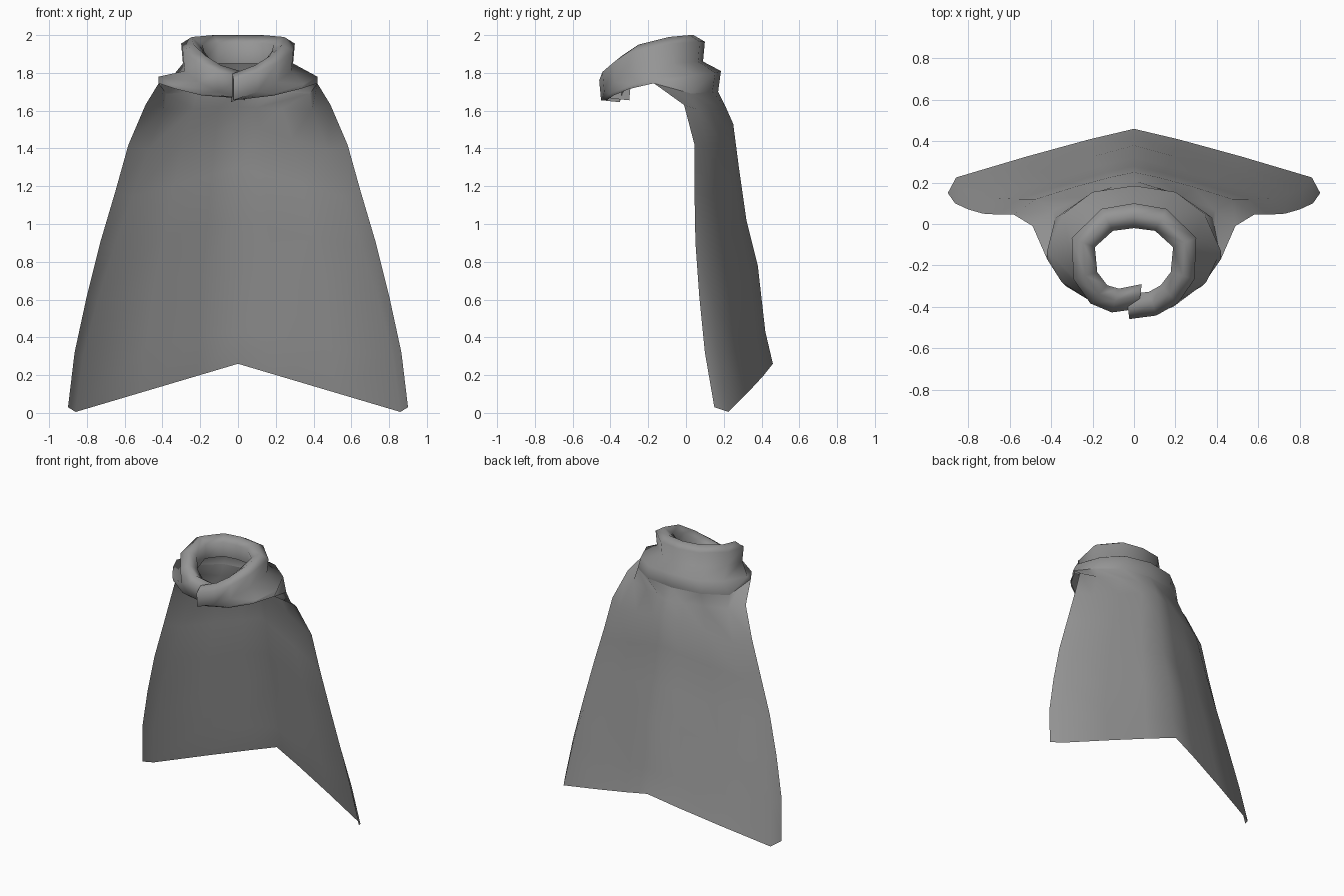
import bpy
import bmesh
from mathutils import Vector

default = bpy.data.objects.get("Cube")
if default:
    bpy.data.objects.remove(default, do_unlink=True)

# One plain cloth colour
cloth = bpy.data.materials.new("grey_cloth")
cloth.use_nodes = True
GREY = (0.3, 0.3, 0.3, 1)
cloth.diffuse_color = GREY
cloth.node_tree.nodes["Principled BSDF"].inputs["Base Color"].default_value = GREY


def loft(name, rows, capped=0, angle=1.2):
    """Skin a grid of points; optionally close both ends of the first rows."""
    bm = bmesh.new()
    grid = [[bm.verts.new(p) for p in row] for row in rows]
    for low, high in zip(grid, grid[1:]):
        for i in range(len(low) - 1):
            bm.faces.new((low[i], low[i + 1], high[i + 1], high[i]))
    if capped:
        for end in (0, -1):
            bm.faces.new([row[end] for row in grid[:capped]])
    bmesh.ops.recalc_face_normals(bm, faces=bm.faces)
    mesh = bpy.data.meshes.new(name)
    bm.to_mesh(mesh)
    bm.free()
    obj = bpy.data.objects.new(name, mesh)
    bpy.context.collection.objects.link(obj)
    mesh.materials.append(cloth)
    bpy.ops.object.select_all(action='DESELECT')
    obj.select_set(True)
    bpy.context.view_layer.objects.active = obj
    bpy.ops.object.shade_smooth_by_angle(angle=angle)
    return obj


def both_sides(half):
    """Mirror a half ring that starts at the centre of the back."""
    other = [Vector((-p.x, p.y, p.z)) for p in half[1:]]
    return other[::-1] + half


def vectors(*points):
    return [Vector(p) for p in points]


# Half rings of the cowl, from the centre back round to the front
neck = vectors((0, .04, 1.92), (.13, .02, 1.92), (.245, -.09, 1.91), (.235, -.25, 1.87),
               (.17, -.34, 1.81), (.09, -.385, 1.76), (-.03, -.4, 1.715))
shoulder = vectors((0, .185, 1.81), (.2, .155, 1.8), (.34, .05, 1.79), (.42, -.13, 1.78),
                   (.35, -.28, 1.74), (.19, -.4, 1.69), (-.02, -.44, 1.66))
hem = vectors((0, .17, 1.7), (.22, .14, 1.7), (.38, .03, 1.69), (.42, -.17, 1.745),
              (.33, -.3, 1.715), (.19, -.385, 1.68), (-.02, -.42, 1.655))

# Rolled collar section swept along the neck: outward and upward offsets
section = [(-.05, -.07), (-.06, .04), (0, .08), (.06, .045), (.05, -.06)]
outward = []
for i in range(len(neck)):
    step = neck[min(i + 1, len(neck) - 1)] - neck[max(i - 1, 0)]
    outward.append(Vector((-step.y, step.x, 0)).normalized())
outward[0] = Vector((0, 1, 0))
for i in range(1, len(outward)):
    if outward[i].dot(neck[i] - Vector((0, -.17, neck[i].z))) < 0:
        outward[i].negate()

half_rings = [[p + n * out + Vector((0, 0, up)) for p, n in zip(neck, outward)]
              for out, up in section]
rings = [both_sides(half) for half in half_rings + [shoulder, hem]]

# The right end of the wrap tucks behind the left end
for ring in rings:
    ring[0] += Vector((0, .05, .01))
    ring[1] += Vector((0, .015, 0))
loft("cowl_collar", rings, capped=len(section))

# Cape rows from the bottom up: back y, z, then front edge x, y, z, then fold position
cape_rows = [
    (.46, .26, .9, .15, .03, .955),
    (.42, .43, .865, .10, .32, .95),
    (.38, .78, .8, .07, .62, .93),
    (.32, 1.02, .73, .05, .9, .9),
    (.28, 1.3, .65, .045, 1.17, .86),
    (.25, 1.53, .58, .045, 1.42, .82),
    (.21, 1.62, .49, -.01, 1.63, .8),
]
cape = []
for back_y, back_z, x, y, z, fold in cape_rows:
    spine = Vector((0, back_y, back_z))
    edge = Vector((x, y, z))
    turn = Vector((x * fold, y + .075, z - .025))
    bow = Vector((0, .008, 0))
    half = [spine, spine.lerp(turn, .25) + bow, spine.lerp(turn, .6) + bow, turn, edge]
    cape.append(both_sides(half))

# Top row is sewn to the cowl hem
top = hem[:3] + [hem[2].lerp(hem[3], .5), hem[3]]
cape.append(both_sides(top))
loft("cape", cape)
